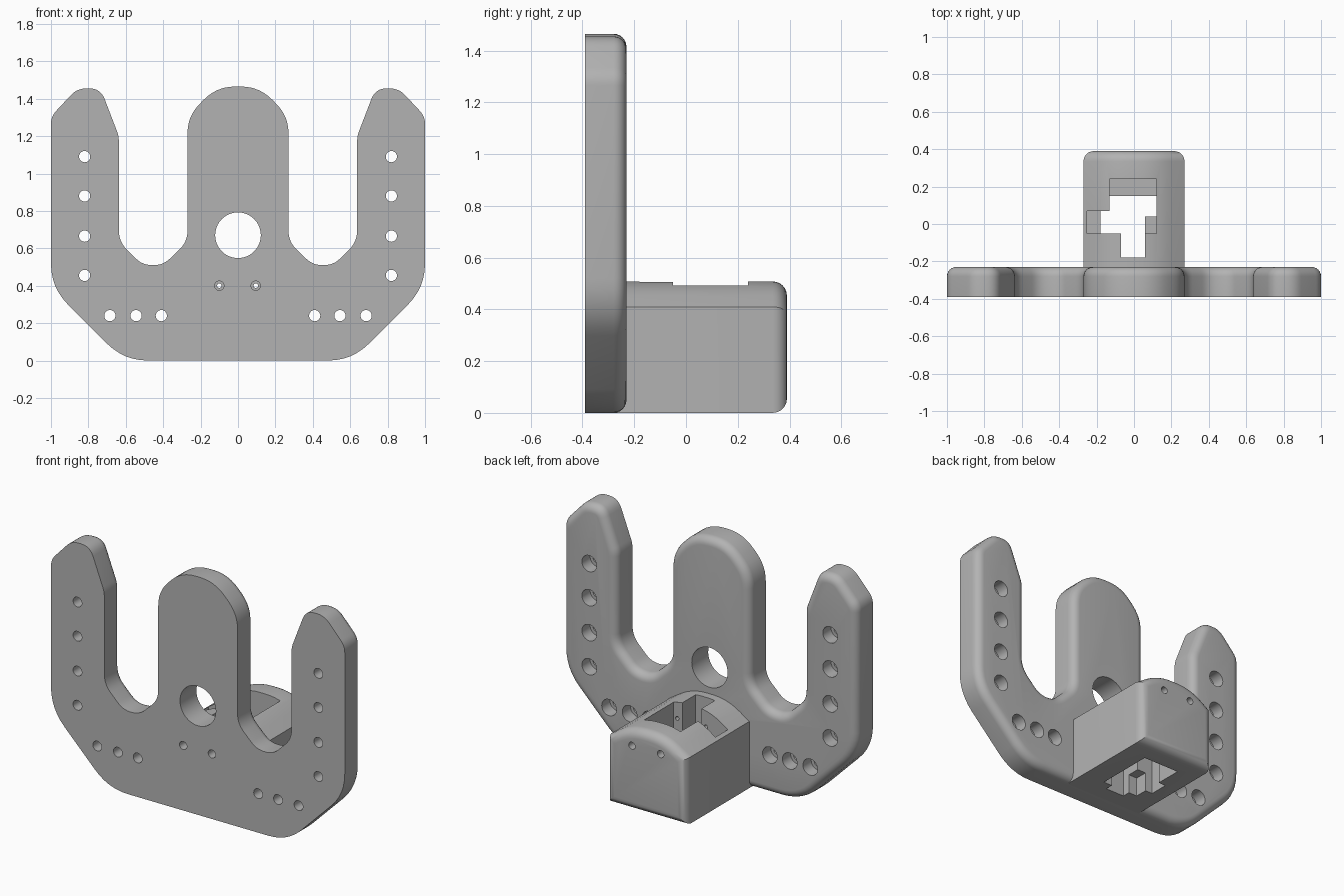
import bpy, bmesh, math
from mathutils import Vector

cube = bpy.data.objects.get("Cube")
if cube:
    bpy.data.objects.remove(cube)

grey = bpy.data.materials.new("plain grey")
grey.use_nodes = True
grey.diffuse_color = (0.45, 0.45, 0.45, 1)
grey.node_tree.nodes["Principled BSDF"].inputs["Base Color"].default_value = (0.45, 0.45, 0.45, 1)

FRONT, PLATE_BACK, BOX_BACK = -0.39, -0.23, 0.39


def rounded(corners, steps=7):
    """Closed outline from (a, b, trim) corners, each rounded by its trim length."""
    out = []
    for i, (a, b, trim) in enumerate(corners):
        p = Vector((a, b))
        if trim == 0:
            out.append(p)
            continue
        before = Vector(corners[i - 1][:2]) - p
        after = Vector(corners[(i + 1) % len(corners)][:2]) - p
        start, end = p + before.normalized() * trim, p + after.normalized() * trim
        for k in range(steps):
            t = k / (steps - 1)
            out.append(start * (1 - t) ** 2 + p * 2 * t * (1 - t) + end * t * t)
    return out


def mirrored(half):
    return half + [(-x, z, t) for x, z, t in reversed(half)]


def add_prism(bm, outline, lo, hi, axis="y", bevel=0):
    """Extrude an outline along y or z, optionally rounding the far rim."""
    def place(p, h):
        return (p[0], h, p[1]) if axis == "y" else (p[0], p[1], h)
    near = [bm.verts.new(place(p, lo)) for p in outline]
    far = [bm.verts.new(place(p, hi)) for p in outline]
    n = len(outline)
    faces = [bm.faces.new(near), bm.faces.new(far[::-1])]
    for i in range(n):
        j = (i + 1) % n
        faces.append(bm.faces.new((near[j], near[i], far[i], far[j])))
    bmesh.ops.recalc_face_normals(bm, faces=faces)
    if bevel:
        bmesh.ops.bevel(bm, geom=list(faces[1].edges), offset=bevel, segments=6,
                        profile=0.5, affect="EDGES")


def add_hole(bm, x, z, radius, lo, hi, sides=32):
    ring = [(x + radius * math.cos(math.tau * k / sides),
             z + radius * math.sin(math.tau * k / sides)) for k in range(sides)]
    add_prism(bm, ring, lo, hi)


def make_object(name, bm):
    mesh = bpy.data.meshes.new(name)
    bm.to_mesh(mesh)
    bm.free()
    obj = bpy.data.objects.new(name, mesh)
    bpy.context.collection.objects.link(obj)
    mesh.materials.append(grey)
    return obj


def cut_and_finish(obj, bm):
    """Subtract the cutter mesh, apply it, and shade smooth with sharp edges."""
    cutter = make_object("cutter", bm)
    cutter.hide_render = True
    mod = obj.modifiers.new("cut", "BOOLEAN")
    mod.operation, mod.solver, mod.use_self = "DIFFERENCE", "EXACT", True
    mod.object = cutter
    bpy.ops.object.select_all(action="DESELECT")
    bpy.context.view_layer.objects.active = obj
    obj.select_set(True)
    bpy.ops.object.modifier_apply(modifier=mod.name)
    bpy.data.objects.remove(cutter)
    bpy.ops.object.shade_smooth_by_angle(angle=math.radians(22))


# Three-pronged plate, flat at the front and rounded at the back
plate_half = [
    (0.61, 0, 0.13), (1, 0.39, 0.13), (1, 1.305, 0.04), (0.86, 1.455, 0.05),
    (0.735, 1.455, 0.06), (0.637, 1.2, 0.03), (0.637, 0.635, 0.06),
    (0.51, 0.51, 0.05), (0.40, 0.51, 0.05), (0.27, 0.635, 0.06),
    (0.27, 1.305, 0.09), (0.115, 1.465, 0.1),
]
bm = bmesh.new()
add_prism(bm, rounded(mirrored(plate_half)), FRONT, PLATE_BACK, bevel=0.05)
plate = make_object("pronged_plate", bm)

# Plate holes: large centre hole, counterbored screw holes, two small screw holes
bm = bmesh.new()
add_hole(bm, 0, 0.67, 0.122, -0.5, 0, 64)
spots = [(0.82, z) for z in (0.455, 0.665, 0.88, 1.09)]
spots += [(x, 0.24) for x in (0.41, 0.545, 0.685)]
for side in (-1, 1):
    for x, z in spots:
        add_hole(bm, side * x, z, 0.03, -0.5, 0)
        add_hole(bm, side * x, z, 0.05, -0.31, 0.01)
small_holes = [(-0.1, 0.4), (0.095, 0.4)]
for x, z in small_holes:
    add_hole(bm, x, z, 0.025, -0.5, -0.33)
    add_hole(bm, x, z, 0.012, -0.51, 0)
cut_and_finish(plate, bm)

# Housing behind the plate, with an arched top
bm = bmesh.new()
housing_half = [(0.27, 0, 0), (0.27, 0.41, 0), (0.12, 0.508, 0.1)]
add_prism(bm, rounded(mirrored(housing_half)), -0.28, BOX_BACK, bevel=0.055)
housing = make_object("housing", bm)

# Stepped pocket running down through the housing
bm = bmesh.new()
upper = [(-0.13, 0.24), (0.12, 0.24), (0.12, -0.05), (0.06, -0.05), (0.06, -0.18),
         (-0.07, -0.18), (-0.07, -0.05), (-0.25, -0.05), (-0.25, 0.07), (-0.13, 0.07)]
through = [(-0.13, 0.15), (0.12, 0.15), (0.12, 0.04), (0.06, 0.04), (0.06, -0.18),
           (-0.07, -0.18), (-0.07, -0.05), (-0.18, -0.05), (-0.18, 0.07), (-0.13, 0.07)]
lower = [(-0.13, -0.13), (0.12, -0.13), (0.12, 0.24), (-0.13, 0.24)]
add_prism(bm, upper, 0.32, 0.7, "z")
add_prism(bm, through, -0.2, 0.6, "z")
add_prism(bm, lower, -0.1, 0.12, "z")
for x, z in small_holes:
    add_hole(bm, x, z, 0.012, -0.5, 0.5)
    add_hole(bm, x, z, 0.022, 0.33, 0.51)
cut_and_finish(housing, bm)
